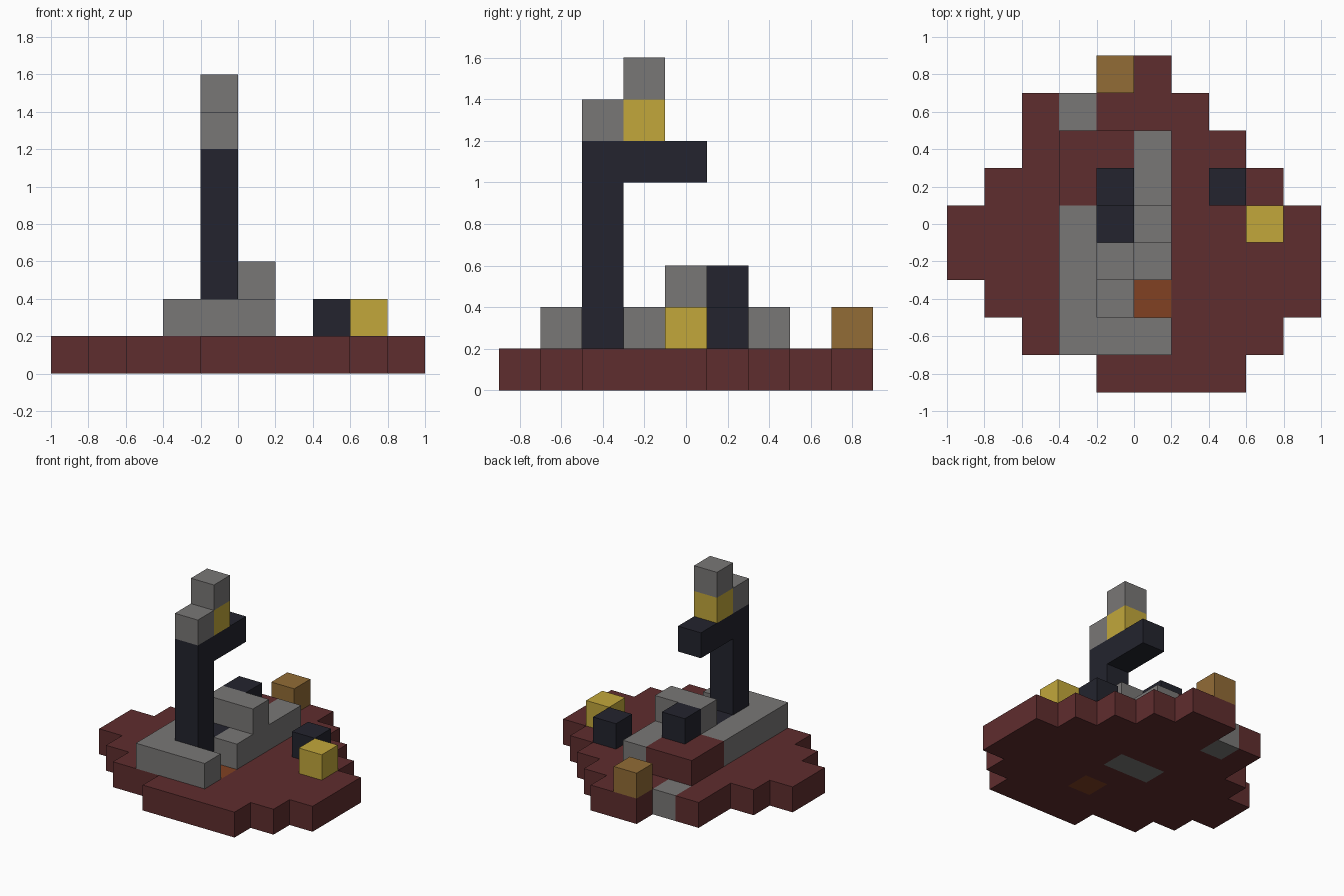
import bpy
import bmesh
from mathutils import Vector

cube = bpy.data.objects.get("Cube")
if cube:
    bpy.data.objects.remove(cube, do_unlink=True)

CELL = 0.2
ORIGIN = Vector((-1.0, -0.9, 0.0))


def make_material(name, rgb):
    """Flat material from 0-255 screen colour, stored as linear."""
    linear = [((c / 255 + 0.055) / 1.055) ** 2.4 for c in rgb]
    mat = bpy.data.materials.new(name)
    mat.use_nodes = True
    mat.diffuse_color = (*linear, 1)
    mat.node_tree.nodes["Principled BSDF"].inputs["Base Color"].default_value = (*linear, 1)
    return mat


maroon = make_material("maroon", (95, 45, 46))
grey = make_material("stone grey", (121, 119, 118))
dark = make_material("dark slate", (35, 36, 46))
yellow = make_material("yellow", (194, 167, 59))
brown = make_material("tan brown", (146, 108, 54))
rust = make_material("rust orange", (129, 65, 34))

parts = {}      # name -> material
cells = {}      # grid cell -> part name


def add_part(name, mat, *boxes):
    """Fill blocks given as (start cell, size in cells); later parts replace earlier ones."""
    parts[name] = mat
    for (x, y, z), (w, d, h) in boxes:
        for i in range(x, x + w):
            for j in range(y, y + d):
                for k in range(z, z + h):
                    cells[i, j, k] = name


# Stepped island base, one span per row from front to back
spans = [(4, 8), (2, 9), (1, 10), (0, 10), (0, 10), (1, 9), (2, 8), (2, 7), (4, 6)]
add_part("ground_base", maroon,
         *[((a, j, 0), (b - a, 1, 1)) for j, (a, b) in enumerate(spans)])

# Cells set into the base
add_part("ground_stones", grey, ((3, 7, 0), (1, 1, 1)), ((4, 4, 0), (2, 1, 1)))
add_part("ground_ember", rust, ((5, 2, 0), (1, 1, 1)))

# Low stone wall around the post, and the raised earth behind it
add_part("stone_wall", grey,
         ((3, 1, 1), (3, 1, 1)), ((3, 1, 1), (1, 4, 1)),
         ((5, 3, 1), (1, 4, 1)), ((4, 4, 1), (2, 1, 2)))
add_part("raised_earth", maroon, ((3, 5, 1), (1, 2, 1)), ((4, 6, 1), (1, 1, 1)))
add_part("post_foot", dark, ((4, 3, 1), (1, 1, 1)))
add_part("dark_stump", dark, ((4, 5, 1), (1, 1, 2)))

# Tall post with its arm, lamp and cap
add_part("post", dark, ((4, 2, 1), (1, 1, 5)))
add_part("arm", dark, ((4, 3, 5), (1, 2, 1)))
add_part("post_cap", grey, ((4, 2, 6), (1, 1, 1)))
add_part("lamp", yellow, ((4, 3, 6), (1, 1, 1)))
add_part("lamp_cap", grey, ((4, 3, 7), (1, 1, 1)))

# Loose blocks on the ground
add_part("dark_block", dark, ((7, 5, 1), (1, 1, 1)))
add_part("yellow_block", yellow, ((8, 4, 1), (1, 1, 1)))
add_part("brown_block", brown, ((4, 8, 1), (1, 1, 1)))


def build(name, mat):
    """Mesh the outward faces of one part, skipping faces against a neighbour."""
    bm = bmesh.new()
    for cell, owner in cells.items():
        if owner != name:
            continue
        centre = ORIGIN + (Vector(cell) + Vector((0.5, 0.5, 0.5))) * CELL
        for axis in range(3):
            for sign in (-1, 1):
                n = Vector((0, 0, 0))
                n[axis] = sign
                if tuple(int(c + s) for c, s in zip(cell, n)) in cells:
                    continue
                u = Vector((0, 0, 0))
                u[(axis + 1) % 3] = 1
                v = n.cross(u)
                corners = (-u - v, u - v, u + v, v - u)
                bm.faces.new([bm.verts.new(centre + (n + c) * CELL / 2) for c in corners])
    bmesh.ops.remove_doubles(bm, verts=bm.verts, dist=0.001)
    mesh = bpy.data.meshes.new(name)
    bm.to_mesh(mesh)
    bm.free()
    mesh.materials.append(mat)
    bpy.context.collection.objects.link(bpy.data.objects.new(name, mesh))


for part_name, part_mat in parts.items():
    build(part_name, part_mat)
